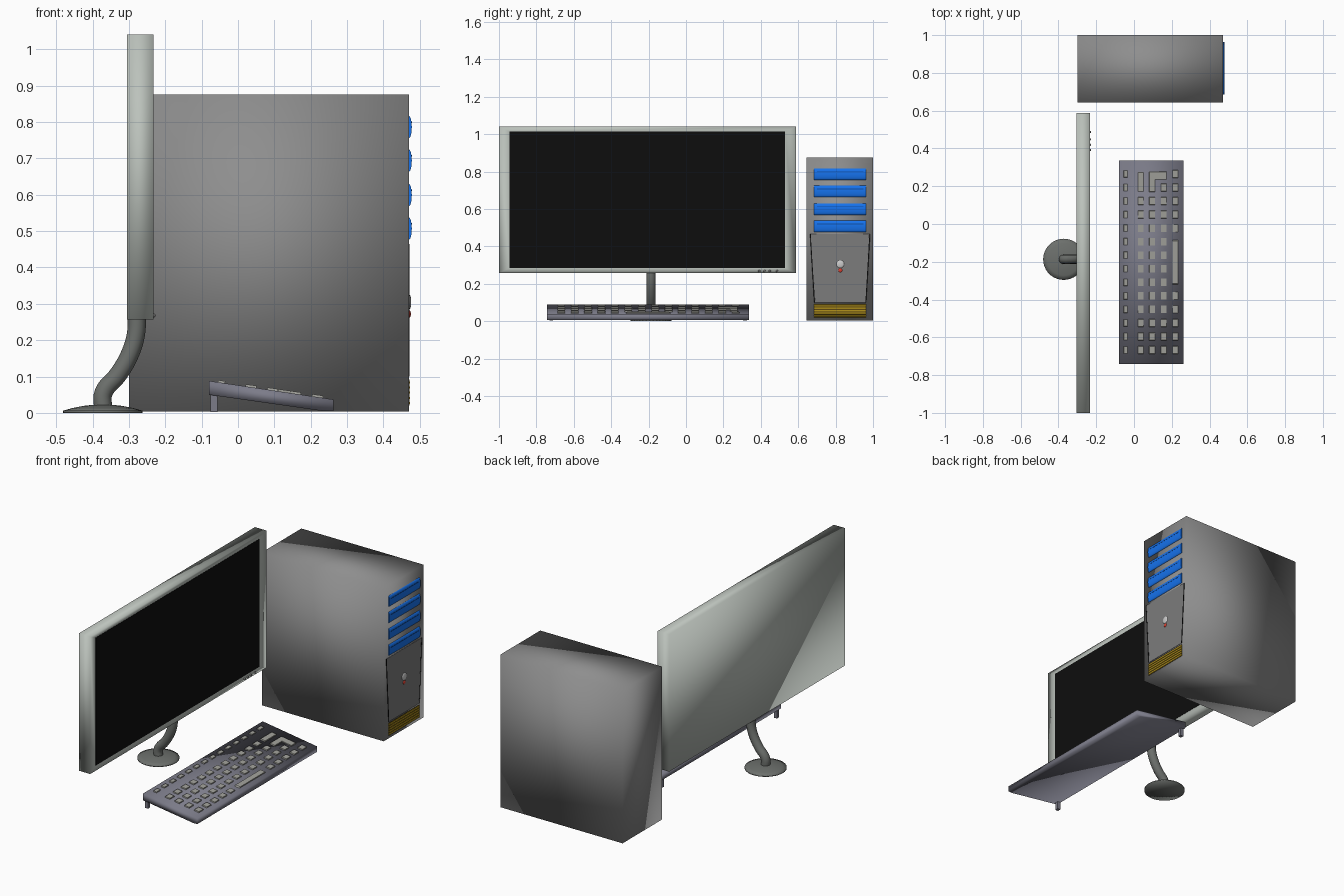
import bpy, bmesh, math
from mathutils import Matrix, Vector

if "Cube" in bpy.data.objects:
    bpy.data.objects.remove(bpy.data.objects["Cube"])


def material(name, r, g, b):
    m = bpy.data.materials.new(name)
    m.diffuse_color = (r, g, b, 1)
    m.use_nodes = True
    m.node_tree.nodes["Principled BSDF"].inputs["Base Color"].default_value = m.diffuse_color
    return m


CASE = material("case_grey", 0.27, 0.27, 0.27)
PANEL = material("panel_grey", 0.2, 0.2, 0.2)
FRAME = material("frame_grey", 0.5, 0.54, 0.5)
STAND = material("stand_grey", 0.15, 0.16, 0.15)
BOARD = material("board_grey", 0.2, 0.2, 0.25)
KEY = material("key_grey", 0.36, 0.36, 0.33)
BLACK = material("black", 0.004, 0.004, 0.004)
BLUE = material("blue", 0.008, 0.17, 0.85)
NAVY = material("navy", 0.005, 0.08, 0.4)
GOLD = material("gold", 0.42, 0.27, 0.01)
BRONZE = material("bronze", 0.1, 0.06, 0.005)
SILVER = material("silver", 0.6, 0.6, 0.6)
RED = material("red", 0.7, 0.05, 0.03)


def finish(bm, name, mat):
    bmesh.ops.recalc_face_normals(bm, faces=bm.faces)
    me = bpy.data.meshes.new(name)
    bm.to_mesh(me)
    bm.free()
    me.materials.append(mat)
    ob = bpy.data.objects.new(name, me)
    bpy.context.collection.objects.link(ob)
    return ob


def smooth(ob, angle=40):
    bpy.ops.object.select_all(action='DESELECT')
    ob.select_set(True)
    bpy.context.view_layer.objects.active = ob
    bpy.ops.object.shade_smooth_by_angle(angle=math.radians(angle))
    return ob


def prism(bm, pts, offset, top_scale=1.0):
    """Extrude a closed 3D outline by offset, optionally tapering the far end."""
    pts = [Vector(p) for p in pts]
    c = sum(pts, Vector()) / len(pts)
    a = [bm.verts.new(p) for p in pts]
    b = [bm.verts.new(c + (p - c) * top_scale + Vector(offset)) for p in pts]
    bm.faces.new(a)
    bm.faces.new(b[::-1])
    for i in range(len(pts)):
        j = (i + 1) % len(pts)
        bm.faces.new((a[i], a[j], b[j], b[i]))


def rect(x0, x1, y0, y1, z=0):
    return [(x0, y0, z), (x1, y0, z), (x1, y1, z), (x0, y1, z)]


def box(name, mat, x, y, z):
    bm = bmesh.new()
    prism(bm, rect(*x, *y, z[0]), (0, 0, z[1] - z[0]))
    return finish(bm, name, mat)


def bar(name, mat, xz, y0, y1):
    """Bar along y with an x-z cross-section."""
    bm = bmesh.new()
    prism(bm, [(x, y0, z) for x, z in xz], (0, y1 - y0, 0))
    return finish(bm, name, mat)


def bulge(x0, depth, z0, z1, n=8):
    """Half-oval cross-section bulging toward +x."""
    c, h = (z0 + z1) / 2, (z1 - z0) / 2
    arc = [(x0 + depth * math.cos(t), c + h * math.sin(t))
           for t in (math.pi * (i / n - 0.5) for i in range(n + 1))]
    return [(x0 - 0.01, z0)] + arc + [(x0 - 0.01, z1)]


def dome(name, mat, loc, r, depth):
    bm = bmesh.new()
    m = Matrix.Translation(loc) @ Matrix.Diagonal((depth, r, r, 1))
    bmesh.ops.create_uvsphere(bm, u_segments=20, v_segments=12, radius=1, matrix=m)
    return smooth(finish(bm, name, mat), 60)


# Monitor: softly shaded housing with an inset, slightly sunken opening
bm = bmesh.new()
prism(bm, rect(-0.305, -0.233, -1.0, 0.588, 0.257), (0, 0, 0.783))
bmesh.ops.recalc_face_normals(bm, faces=bm.faces)
front = max(bm.faces, key=lambda f: f.calc_center_median().x)
bmesh.ops.inset_region(bm, faces=[front], thickness=0.027, use_even_offset=True)
for v in front.verts:
    v.co.x -= 0.004
    v.co.y = -0.945 if v.co.y < 0 else 0.53
smooth(finish(bm, "monitor_housing", FRAME), 180)
# Screen: sits just in front of the sunken face
box("screen", BLACK, (-0.25, -0.2355), (-0.945, 0.53), (0.284, 1.013))
for y in (0.392, 0.42, 0.448, 0.487):
    dome("monitor_button", PANEL, (-0.233, y, 0.268), 0.006, 0.006)

# Stand: curved neck
cu = bpy.data.curves.new("stand_neck", 'CURVE')
cu.dimensions = '3D'
cu.bevel_depth = 0.025
cu.bevel_resolution = 4
cu.use_fill_caps = True
cu.resolution_u = 6
path = [(-0.371, 0.01), (-0.37, 0.055), (-0.33, 0.105), (-0.298, 0.16), (-0.281, 0.215), (-0.278, 0.275)]
sp = cu.splines.new('BEZIER')
sp.bezier_points.add(len(path) - 1)
for p, (x, z) in zip(sp.bezier_points, path):
    p.co = (x, -0.187, z)
    p.handle_left_type = p.handle_right_type = 'AUTO'
cu.materials.append(STAND)
bpy.context.collection.objects.link(bpy.data.objects.new("stand_neck", cu))

# Stand: domed round foot
bm = bmesh.new()
prof = [(0, 0), (0.109, 0), (0.109, 0.006), (0.085, 0.013), (0.055, 0.019), (0.03, 0.022), (0, 0.022)]
vs = [bm.verts.new((r, 0, z)) for r, z in prof]
es = [bm.edges.new(e) for e in zip(vs, vs[1:])]
bmesh.ops.spin(bm, geom=vs + es, cent=(0, 0, 0), axis=(0, 0, 1), angle=math.tau, steps=36)
bmesh.ops.remove_doubles(bm, verts=bm.verts, dist=1e-5)
bmesh.ops.translate(bm, verts=bm.verts, vec=(-0.372, -0.187, 0))
smooth(finish(bm, "stand_foot", STAND), 100)

# Keyboard: softly shaded wedge body and two rear feet
wedge = [(-0.08, 0.088), (0.262, 0.037), (0.262, 0.005), (0.235, 0.005), (-0.08, 0.05)]
smooth(bar("keyboard_body", BOARD, wedge, -0.742, 0.337), 180)
for y in (-0.72, 0.315):
    box("keyboard_foot", BOARD, (-0.076, -0.057), (y - 0.01, y + 0.01), (0.003, 0.06))

# Keys: laid out flat, then tilted onto the wedge
bm = bmesh.new()


def key(x, y0, y1, w=0.032):
    prism(bm, rect(x - w / 2, x + w / 2, y0, y1, -0.004), (0, 0, 0.01), 0.92)


rows = [0.265 - 0.0717 * i for i in range(14)]
for i, y in enumerate(rows):
    key(-0.045, y - 0.019, y + 0.019, 0.021)
    for col, x in enumerate((0.037, 0.097, 0.16, 0.222)):
        if (col < 2 and i < 2) or (col == 2 and i == 0) or (col == 3 and 5 <= i <= 8):
            continue
        key(x, y - 0.021, y + 0.021)
key(0.037, 0.169, 0.278)
key(0.222, -0.325, -0.08)
# L-shaped key
prism(bm, [(0.081, 0.169, -0.004), (0.113, 0.169, -0.004), (0.113, 0.236, -0.004), (0.176, 0.236, -0.004),
           (0.176, 0.278, -0.004), (0.081, 0.278, -0.004)], (0, 0, 0.01), 0.95)
tilt = math.atan2(0.051, 0.342)
bm.transform(Matrix.Translation((-0.08, 0, 0.088)) @ Matrix.Rotation(tilt, 4, 'Y')
             @ Matrix.Translation((0.08, 0, 0)))
finish(bm, "keys", KEY)

# Tower case, softly shaded
smooth(box("tower_case", CASE, (-0.3, 0.47), (0.643, 1.0), (0.004, 0.876)), 180)

# Drive bays with a thin slot each
for z0, z1 in ((0.755, 0.817), (0.663, 0.725), (0.568, 0.63), (0.476, 0.538)):
    smooth(bar("drive_bay", BLUE, bulge(0.47, 0.008, z0, z1), 0.685, 0.963), 80)
    zs = z0 + 0.042
    box("bay_slot", NAVY, (0.47, 0.4782), (0.70, 0.948), (zs, zs + 0.004))

# Tapered lower panel edged by dark seams
bm = bmesh.new()
prism(bm, [(0.465, 0.666, 0.465), (0.465, 0.98, 0.465), (0.465, 0.96, 0.1), (0.465, 0.69, 0.1)], (0.0065, 0, 0))
finish(bm, "lower_panel", PANEL)
for side in (-1, 1):
    bm = bmesh.new()
    ys = [0.824 + side * d for d in (0.157, 0.161, 0.139, 0.135)]
    prism(bm, [(0.465, y, z) for y, z in zip(ys, (0.465, 0.465, 0.1, 0.1))], (0.007, 0, 0))
    finish(bm, "panel_seam", BLACK)

# Vent with rounded slats
box("vent_back", BRONZE, (0.46, 0.471), (0.685, 0.963), (0.02, 0.092))
for i in range(5):
    z = 0.022 + i * 0.014
    smooth(bar("vent_slat", GOLD, bulge(0.47, 0.003, z, z + 0.011, 4), 0.685, 0.963))

# Power button and indicator light
dome("power_button", SILVER, (0.4705, 0.825, 0.305), 0.021, 0.006)
dome("indicator_light", RED, (0.4705, 0.825, 0.272), 0.011, 0.005)
